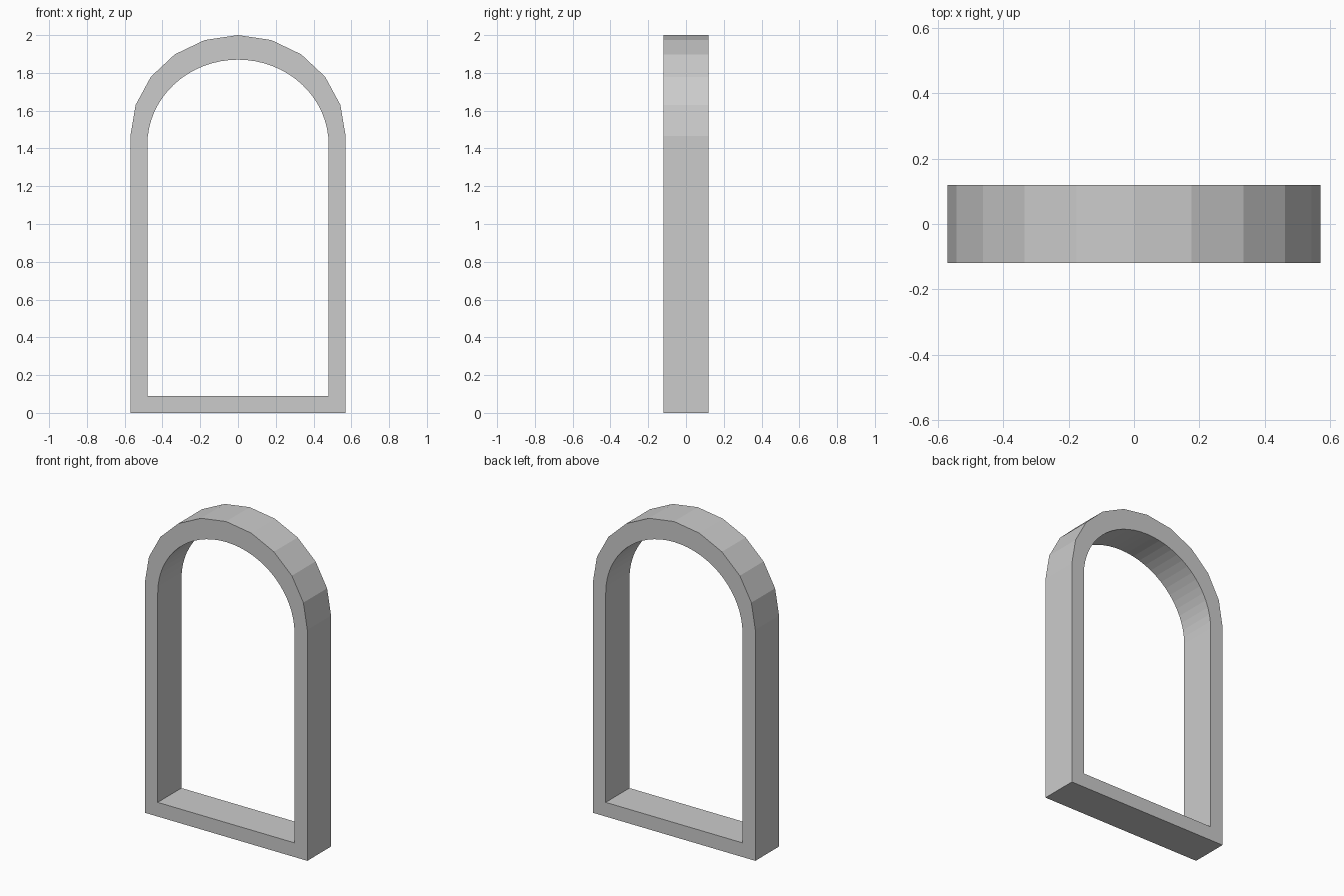
import bpy
from math import sin, cos, pi, radians

if "Cube" in bpy.data.objects:
    bpy.data.objects.remove(bpy.data.objects["Cube"])

HALF_DEPTH = 0.119


def arch(half_width, bottom, spring, rise, segments):
    """Closed outline: straight jambs, flat sill and a rounded head."""
    head = [(half_width * cos(pi * i / segments), spring + rise * sin(pi * i / segments))
            for i in range(segments + 1)]
    return head + [(-half_width, bottom), (half_width, bottom)]


def add_outline(curve, points):
    spline = curve.splines.new('POLY')
    spline.points.add(len(points) - 1)
    for p, (x, z) in zip(spline.points, points):
        p.co = (x, z, 0, 1)
    spline.use_cyclic_u = True


# Arched frame: faceted outside, finely rounded opening
curve = bpy.data.curves.new("window_frame", 'CURVE')
curve.dimensions = '2D'
curve.fill_mode = 'BOTH'
curve.extrude = HALF_DEPTH
add_outline(curve, arch(0.57, 0.0, 1.465, 0.535, 10))
add_outline(curve, arch(0.48, 0.09, 1.42, 0.45, 32))

frame = bpy.data.objects.new("window_frame", curve)
bpy.context.collection.objects.link(frame)
frame.rotation_euler.x = radians(90)

# Turn into a flat-shaded mesh
bpy.context.view_layer.objects.active = frame
frame.select_set(True)
bpy.ops.object.convert(target='MESH')
bpy.ops.object.transform_apply(location=False, rotation=True, scale=False)
bpy.ops.object.mode_set(mode='EDIT')
bpy.ops.mesh.select_all(action='SELECT')
bpy.ops.mesh.remove_doubles(threshold=0.0001)
bpy.ops.mesh.normals_make_consistent(inside=False)
bpy.ops.object.mode_set(mode='OBJECT')
bpy.ops.object.shade_flat()
